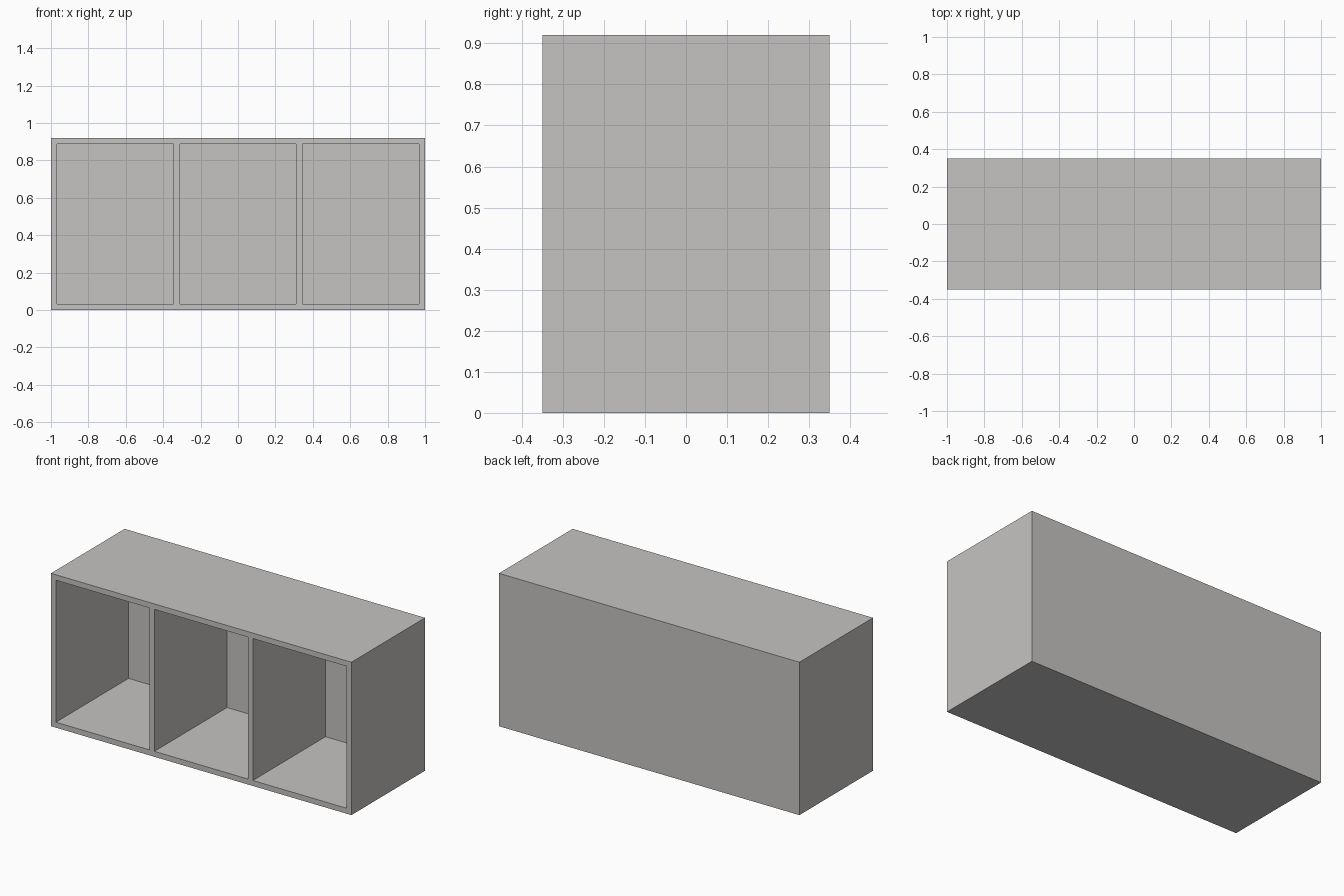
import bpy, bmesh

if "Cube" in bpy.data.objects:
    bpy.data.objects.remove(bpy.data.objects["Cube"])

W, D, H = 2.0, 0.70, 0.92      # overall size
T, BACK = 0.033, 0.01          # board and back panel thickness
BAY = (W - 4 * T) / 3          # clear width of one compartment

mat = bpy.data.materials.new("warm_light_grey")
mat.diffuse_color = (0.565, 0.552, 0.539, 1)
mat.use_nodes = True
mat.node_tree.nodes["Principled BSDF"].inputs["Base Color"].default_value = mat.diffuse_color

# Board edge positions across the front
xs = [-W / 2]
for step in (T, BAY, T, BAY, T, BAY, T):
    xs.append(xs[-1] + step)
zs = [0, T, H - T, H]

bm = bmesh.new()
grid = [[bm.verts.new((x, -D / 2, z)) for x in xs] for z in zs]

# Front face, split into board edges and three openings
openings = []
for r in range(len(zs) - 1):
    for c in range(len(xs) - 1):
        f = bm.faces.new((grid[r][c], grid[r][c + 1], grid[r + 1][c + 1], grid[r + 1][c]))
        if r == 1 and c % 2 == 1:
            openings.append(f)

# Outer sides, top and bottom, then the closed back
rim = [e for e in bm.edges if e.is_boundary]
ext = bmesh.ops.extrude_edge_only(bm, edges=rim)["geom"]
bmesh.ops.translate(bm, vec=(0, D, 0), verts=[g for g in ext if isinstance(g, bmesh.types.BMVert)])
bmesh.ops.holes_fill(bm, edges=[e for e in bm.edges if e.is_boundary], sides=0)

# Compartments pushed in from the front
for f in bmesh.ops.extrude_discrete_faces(bm, faces=openings)["faces"]:
    bmesh.ops.translate(bm, vec=(0, D - BACK, 0), verts=f.verts[:])

bmesh.ops.recalc_face_normals(bm, faces=bm.faces[:])
mesh = bpy.data.meshes.new("shelf_carcass")
bm.to_mesh(mesh)
bm.free()
mesh.materials.append(mat)
shelf = bpy.data.objects.new("shelf_carcass", mesh)
bpy.context.collection.objects.link(shelf)
